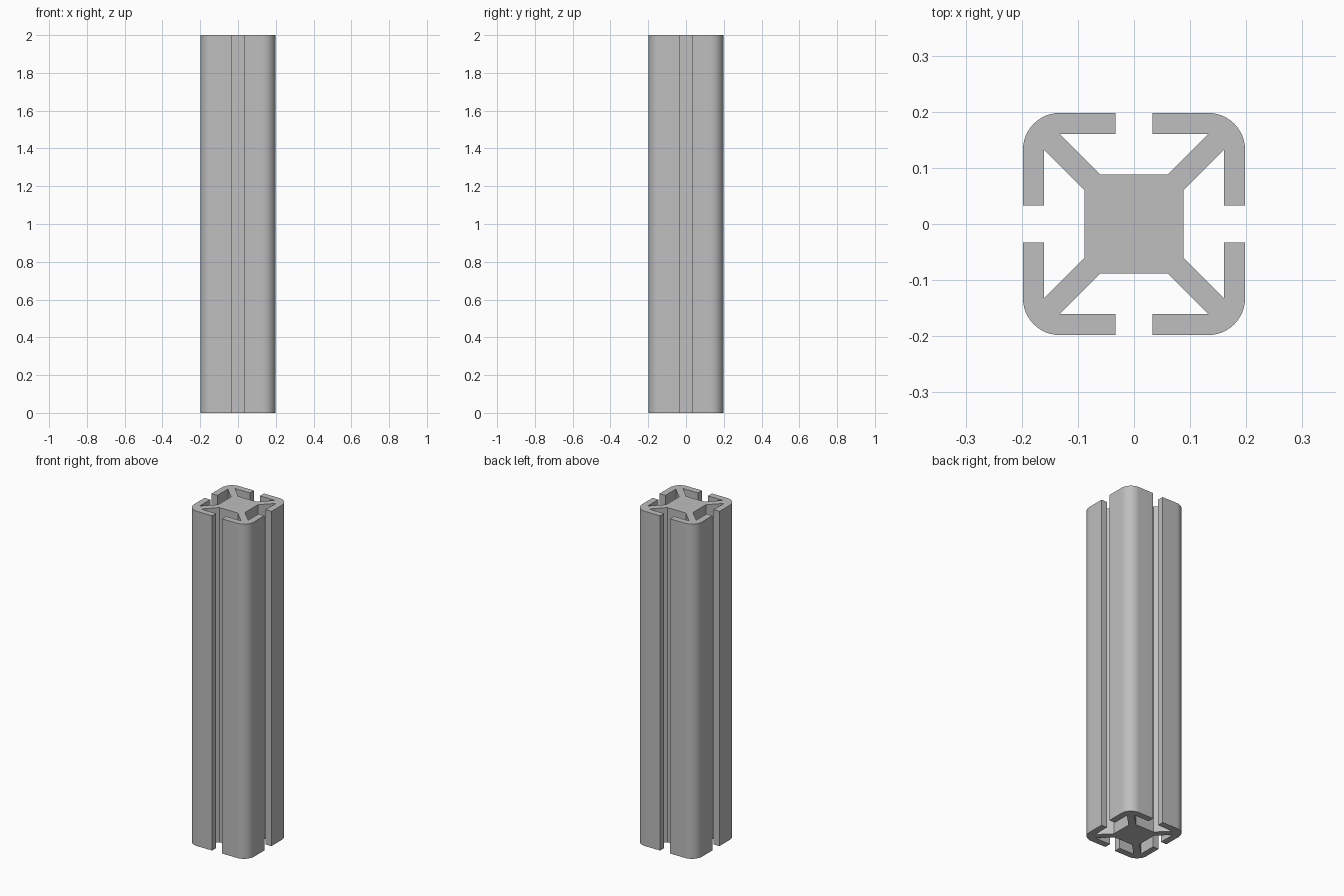
import bpy, bmesh, math
from mathutils import Matrix, Vector

cube = bpy.data.objects.get("Cube")
if cube:
    bpy.data.objects.remove(cube, do_unlink=True)

HEIGHT = 2.0
OUTER = 0.198    # half width
LIP = 0.16       # inner face of the lips
SLOT = 0.033     # half width of the slot mouth
CORE = 0.0885    # half width of the solid core
WEB = 0.028      # diagonal web offset
RADIUS = 0.066   # outer corner radius
STEPS = 12

# Cross-section of one quarter, running from the +x slot to the +y slot
quarter = [(CORE, CORE - WEB), (LIP, LIP - WEB), (LIP, SLOT), (OUTER, SLOT)]
centre = OUTER - RADIUS
for i in range(STEPS + 1):
    a = math.pi / 2 * i / STEPS
    quarter.append((centre + RADIUS * math.cos(a), centre + RADIUS * math.sin(a)))
quarter += [(SLOT, OUTER), (SLOT, LIP), (LIP - WEB, LIP), (CORE - WEB, CORE)]

# Repeat the quarter around the axis and extrude the closed profile
bm = bmesh.new()
verts = []
for k in range(4):
    turn = Matrix.Rotation(k * math.pi / 2, 3, 'Z')
    verts += [bm.verts.new(turn @ Vector((x, y, 0))) for x, y in quarter]
base = bm.faces.new(verts)
grown = bmesh.ops.extrude_face_region(bm, geom=[base], use_keep_orig=True)
top = [g for g in grown["geom"] if isinstance(g, bmesh.types.BMVert)]
bmesh.ops.translate(bm, verts=top, vec=(0, 0, HEIGHT))
bmesh.ops.recalc_face_normals(bm, faces=bm.faces)

mesh = bpy.data.meshes.new("slotted_rail")
bm.to_mesh(mesh)
bm.free()
rail = bpy.data.objects.new("slotted_rail", mesh)
bpy.context.collection.objects.link(rail)

# Plain grey metal
grey = bpy.data.materials.new("aluminium_grey")
grey.use_nodes = True
colour = (0.52, 0.52, 0.52, 1)
grey.diffuse_color = colour
grey.node_tree.nodes["Principled BSDF"].inputs["Base Color"].default_value = colour
mesh.materials.append(grey)

# Smooth the rounded corners, keep the edges crisp
bpy.ops.object.select_all(action='DESELECT')
rail.select_set(True)
bpy.context.view_layer.objects.active = rail
bpy.ops.object.shade_smooth_by_angle(angle=math.radians(30))
